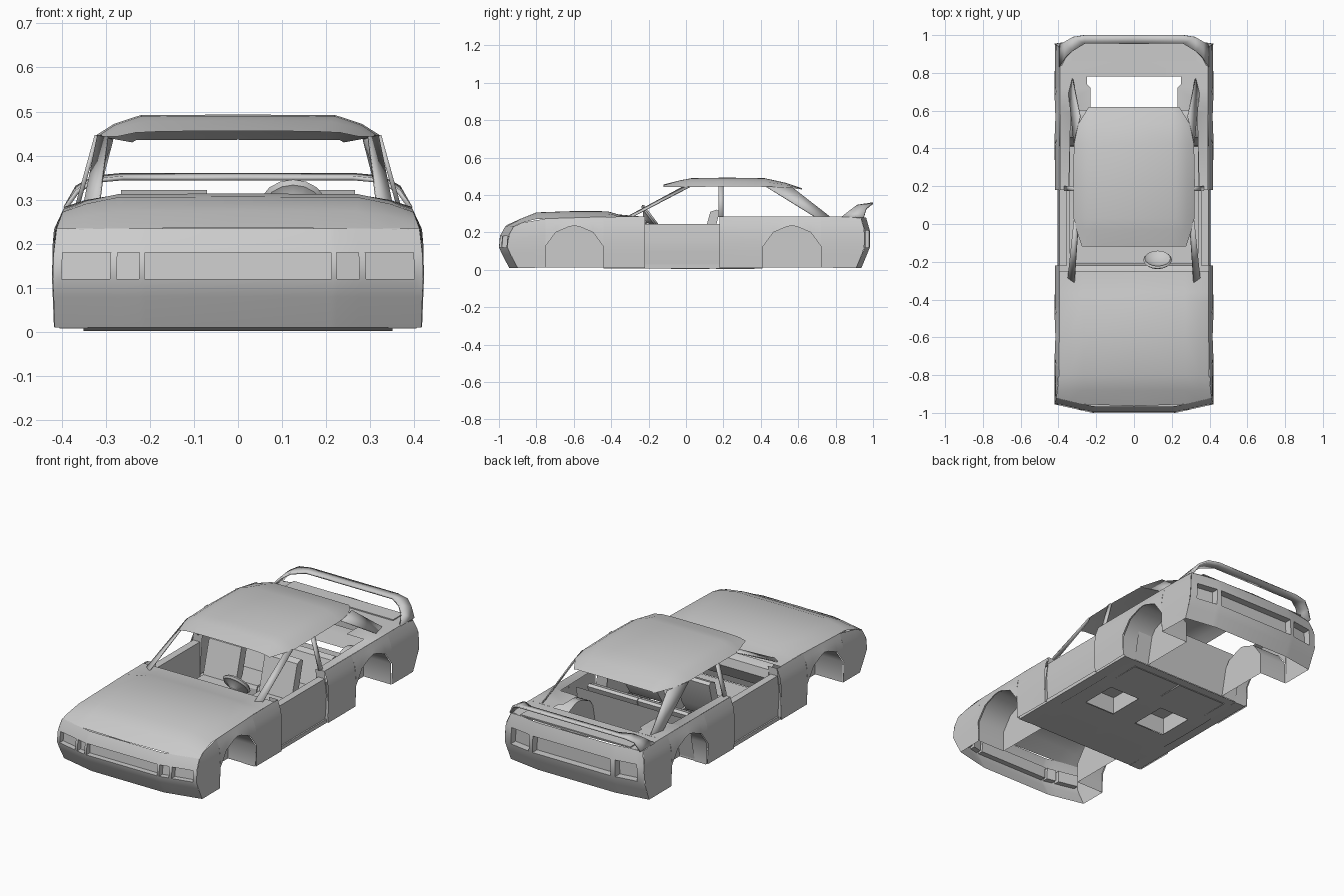
import bpy, bmesh, math
from mathutils import Vector

if "Cube" in bpy.data.objects:
    bpy.data.objects.remove(bpy.data.objects["Cube"])


def interp(pts, v):
    if v <= pts[0][0]:
        return pts[0][1]
    for (a, p), (b, q) in zip(pts, pts[1:]):
        if v <= b:
            return p + (q - p) * (v - a) / (b - a)
    return pts[-1][1]


def finish(name, bm, mirror=True, thick=0, angle=40):
    bmesh.ops.recalc_face_normals(bm, faces=bm.faces)
    me = bpy.data.meshes.new(name)
    bm.to_mesh(me)
    bm.free()
    ob = bpy.data.objects.new(name, me)
    bpy.context.collection.objects.link(ob)
    if thick:
        m = ob.modifiers.new("Thickness", 'SOLIDIFY')
        m.thickness, m.offset = thick, 0
    if mirror:
        m = ob.modifiers.new("Mirror", 'MIRROR')
        m.merge_threshold = 0.002
    bpy.ops.object.select_all(action='DESELECT')
    ob.select_set(True)
    bpy.context.view_layer.objects.active = ob
    bpy.ops.object.shade_smooth_by_angle(angle=math.radians(angle))
    return ob


def grid(name, rows, holes=(), **kw):
    bm = bmesh.new()
    vs = [[bm.verts.new(p) for p in r] for r in rows]
    for r, (a, b) in enumerate(zip(vs, vs[1:])):
        for i in range(len(a) - 1):
            if (r, i) not in holes:
                bm.faces.new((a[i], a[i + 1], b[i + 1], b[i]))
    return finish(name, bm, **kw)


def prism(name, prof, x0, x1, **kw):
    # closed (y, z) profile extruded along x
    bm = bmesh.new()
    f = bm.faces.new([bm.verts.new((x0, y, z)) for y, z in prof])
    r = bmesh.ops.extrude_face_region(bm, geom=[f])
    bmesh.ops.translate(bm, vec=(x1 - x0, 0, 0),
                        verts=[g for g in r['geom'] if isinstance(g, bmesh.types.BMVert)])
    return finish(name, bm, **kw)


def box(name, x0, x1, y0, y1, z0, z1, **kw):
    return prism(name, [(y0, z0), (y1, z0), (y1, z1), (y0, z1)], x0, x1, **kw)


# Shared body curves: side width by height, shoulder height by length, end profiles
WIDTH = [(0, .415), (.06, .417), (.12, .42), (.2, .417), (.23, .413), (.285, .393)]
SHOULDER = [(-.97, .23), (-.9, .245), (-.8, .272), (-.42, .284), (.9, .285), (.97, .275)]
NOSE = [(-.945, .01), (-.982, .08), (-1.0, .12), (-.995, .18), (-.965, .235)]
TAIL = [(.94, .01), (.965, .07), (.985, .12), (.985, .21), (.965, .28)]
ARCH = [(-.155, .012), (-.155, .125), (-.10, .2), (-.03, .23), (0, .236),
        (.03, .23), (.10, .2), (.155, .125), (.155, .012)]


def plan(x, bend):
    return bend * max(0, (abs(x) - .22) / .2)


def end_y(prof, z):
    return interp([(b, a) for a, b in prof], z)


# Bumpers with recessed grille and lamps
def end_panel(name, prof, bend, half, holes, depth):
    bm = bmesh.new()
    cols = [-x for x in reversed(half)] + half
    vs = [[bm.verts.new((x * interp(WIDTH, z) / .42, y + plan(x, bend), z)) for x in cols]
          for y, z in prof]
    sunk = []
    for r in range(len(vs) - 1):
        for i in range(len(cols) - 1):
            f = bm.faces.new((vs[r][i], vs[r][i + 1], vs[r + 1][i + 1], vs[r + 1][i]))
            mid = abs(cols[i] + cols[i + 1]) / 2
            if r == 2 and any(a < mid < b for a, b in holes):
                sunk.append(f)
    out = bmesh.ops.extrude_discrete_faces(bm, faces=sunk)['faces']
    bmesh.ops.translate(bm, vec=(0, depth, 0), verts=[v for f in out for v in f.verts])
    finish(name, bm, mirror=False)


end_panel("front_bumper", NOSE, .045, [.212, .225, .275, .29, .40, .42],
          [(-1, .21), (.225, .275), (.29, .40)], .03)
end_panel("rear_bumper", TAIL, -.03, [.235, .26, .38, .42], [(-1, .23), (.26, .38)], -.04)


# Fenders with wheel arch cut-outs and wheel wells
def fender(name, y0, y1, yc):
    stations = [(y0, .01), ((y0 + yc - .155) / 2, .01)]
    stations += [(yc + a, b) for a, b in ARCH]
    stations += [((y1 + yc + .155) / 2, .01), (y1, .01)]
    rows = []
    for y, b in stations:
        t, row = interp(SHOULDER, y), []
        flare = .005 * max(0, 1 - abs(y - yc) / .25)
        for k in range(7):
            z = b + (t - b) * k / 6
            yy = min(max(y, end_y(NOSE, z) + .045), end_y(TAIL, z) - .03)
            row.append((interp(WIDTH, z) + flare * (1 - k / 6), yy, z))
        rows.append(row)
    grid(name, rows)
    grid(name + "_wheel_well", [[(.415, yc + a, b), (.25, yc + a, b)] for a, b in ARCH])
    bm = bmesh.new()
    bm.faces.new([bm.verts.new((.25, yc + a, b)) for a, b in ARCH])
    finish(name + "_inner_wall", bm)


fender("front_fender", -1, -.22, -.597)
fender("rear_fender", .18, 1, .567)

# Hood and cowl
rows = []
for y, zc in [(-.965, .235), (-.88, .274), (-.8, .306), (-.6, .313), (-.42, .312), (-.36, .295), (-.25, .285)]:
    t = interp(SHOULDER, y)
    rows.append([(x, max(y, -.965 + plan(x, .045)), z) for x, z in
                 [(interp(WIDTH, t), t), (.345, t + (zc - t) * .55), (.27, zc), (0, zc + .001)]])
grid("hood", rows)

# Rear deck and side ledges beside the rear window
grid("rear_deck", [[(x, min(y, .965 - plan(x, .03)), z) for x, z in
                    [(interp(WIDTH, interp(SHOULDER, y)), interp(SHOULDER, y)), (.3, .283), (0, .283)]]
                   for y in (.78, .88, .965)])
grid("rear_ledge", [[(.393, y, .285), (x, y, .283)]
                    for y, x in [(.18, .345), (.6, .335), (.602, .23), (.72, .23), (.74, .25), (.78, .25)]])

# Doors: outer skin, sill ledge and inner panel
grid("door", [[(.397, y, .025), (.403, y, .1), (.405, y, .16), (.395, y, .245),
               (.355, y, .245), (.355, y, .02)] for y in (-.22, .18)])
for y in (-.22, .18):
    grid("door_jamb", [[(.415, y, .012), (.35, y, .012)], [(.418, y, .12), (.35, y, .12)],
                       [(.393, y, .285), (.34, y, .285)]])
box("sill", .34, .405, -.44, .41, .008, .028)

# Roof
rows = []
for y, zc, ze, xc, xe in [(-.12, .455, .443, .17, .275), (-.03, .478, .443, .21, .305),
                          (.03, .489, .443, .22, .32), (.22, .492, .446, .22, .322),
                          (.42, .489, .444, .22, .318), (.53, .465, .44, .21, .295), (.62, .435, .43, .2, .24)]:
    rows.append([(xe, y, ze), ((xc + xe) / 2 + .01, y, (zc + ze) / 2 + .003), (xc, y, zc), (0, y, zc + .001)])
grid("roof", rows)

# Pillars
grid("windshield_pillar", [[(.315, -.31, .285), (.35, -.285, .285)],
                           [(.295, -.015, .444), (.318, .02, .444)]], thick=.006)
grid("middle_pillar", [[(.365, .175, .283), (.365, .2, .283)],
                       [(.32, .175, .446), (.32, .2, .446)]], thick=.01)
grid("rear_pillar", [[(.345, .69, .283), (.325, .77, .283)],
                     [(.318, .43, .444), (.285, .57, .438)]], thick=.006)

# Looped rear spoiler
grid("spoiler", [[(x, y0, z0), (x, y1, z1)] for x, y0, z0, y1, z1 in
                 [(0, .955, .349, 1.0, .356), (.26, .955, .349, 1.0, .356), (.325, .915, .343, .99, .35),
                  (.365, .88, .318, .965, .328), (.392, .83, .28, .95, .28)]], thick=.01)
box("spoiler_lip", 0, .33, .86, .95, .283, .289)

# Cabin floor open under the hollow seats, firewall, bulkhead and dashboard
grid("floor", [[(x, y, z) for x in (0, .075, .26, .35)]
               for y, z in [(-.44, .01), (-.08, .002), (.125, .002), (.41, .01)]], holes=[(1, 1)])
grid("firewall", [[(.34, -.44, .012), (0, -.44, .012)], [(.34, -.36, .265), (0, -.36, .265)]])
grid("rear_bulkhead", [[(.34, .41, .012), (0, .41, .012)], [(.34, .46, .25), (0, .46, .25)]])
prism("dashboard", [(-.34, .15), (-.25, .15), (-.21, .22), (-.22, .265), (-.27, .28), (-.34, .28)], 0, .345)


# Front seats (shells raised over the floor openings) and rear bench
def seat(name, x0, x1, dy, s):
    prof = [(-.08, .1), (.1, .1), (.14, .16), (.18, .31), (.165, .322), (.13, .31), (.08, .13), (-.07, .13)]
    prism(name, [(y + dy, z * s) for y, z in prof], x0, x1)
    grid(name + "_base", [[(x0, dy - .08, z), (x1, dy - .08, z), (x1, dy + .125, z), (x0, dy + .125, z),
                           (x0, dy - .08, z)] for z in (.004, .11 * s)])


seat("front_seat", .07, .265, 0, 1)
seat("rear_bench", .002, .3, .24, .8)

# Steering wheel: dished disc with rim, on a column
bm = bmesh.new()
c, axis = Vector((.125, -.19, .285)), Vector((0, .8, .6)).normalized()
up = Vector((1, 0, 0)).cross(axis)
rings = []
for r, d in [(.018, -.12), (.018, -.035), (.05, -.012), (.068, -.01), (.076, 0), (.068, .01), (.055, 0), (.02, -.01)]:
    rings.append([bm.verts.new(c + axis * d + r * (Vector((math.cos(a), 0, 0)) + up * math.sin(a)))
                  for a in [2 * math.pi * i / 16 for i in range(16)]])
for a, b in zip(rings, rings[1:]):
    for i in range(16):
        j = (i + 1) % 16
        bm.faces.new((a[i], a[j], b[j], b[i]))
bm.faces.new(rings[-1])
finish("steering_wheel", bm, mirror=False)
